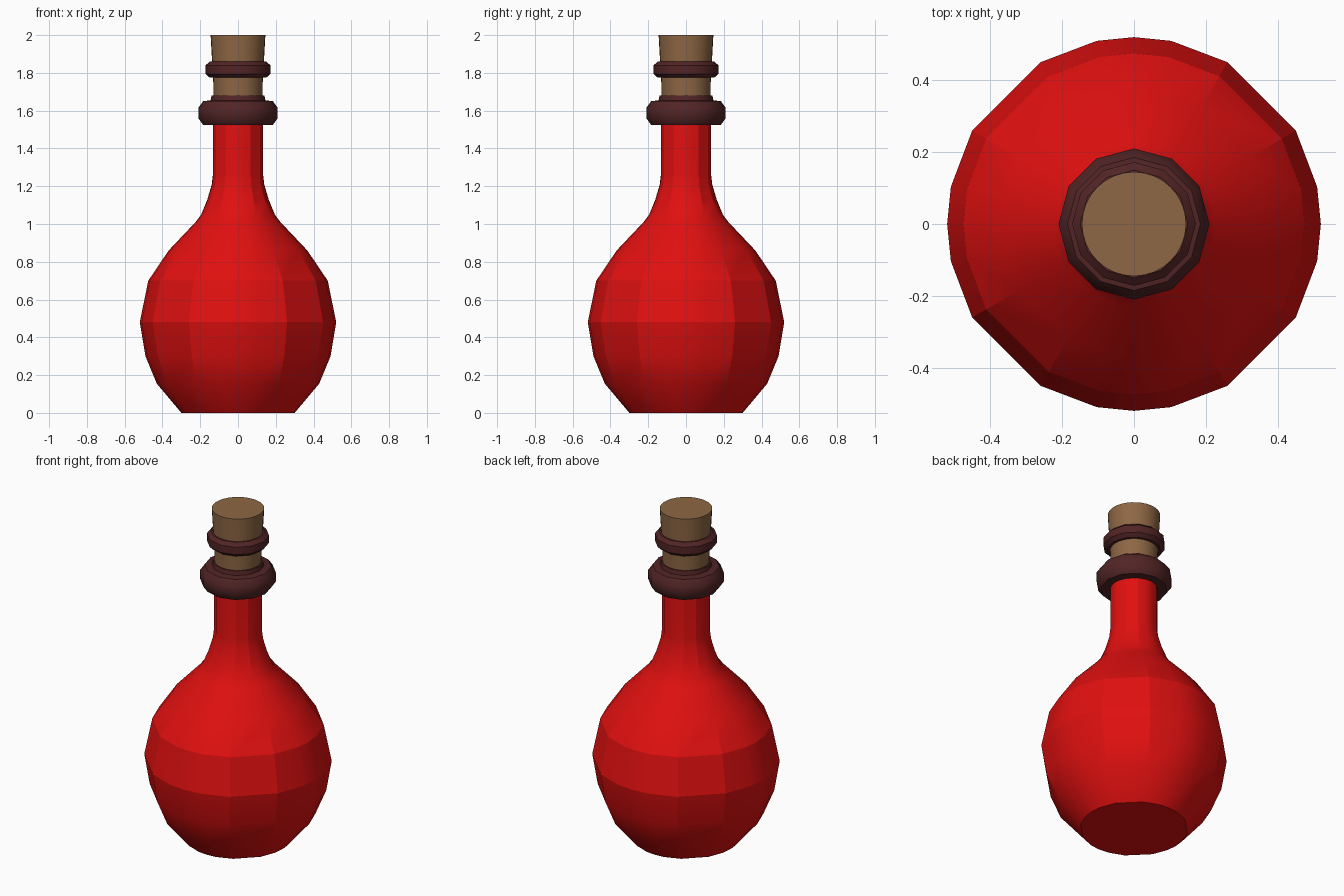
import bpy
import bmesh
from math import radians, sin, cos

cube = bpy.data.objects.get("Cube")
if cube:
    bpy.data.objects.remove(cube, do_unlink=True)


def material(name, color):
    mat = bpy.data.materials.new(name)
    mat.use_nodes = True
    mat.diffuse_color = (*color, 1)
    bsdf = mat.node_tree.nodes["Principled BSDF"]
    bsdf.inputs["Base Color"].default_value = (*color, 1)
    bsdf.inputs["Roughness"].default_value = 0.6
    return mat


def lathe(name, profile, angles, mat, smooth=20, closed=False):
    """Revolve (radius, height) points through the given angles."""
    bm = bmesh.new()
    rings = [[bm.verts.new((r * cos(radians(a)), r * sin(radians(a)), z)) for a in angles]
             for r, z in profile]
    n = len(angles)
    pairs = list(zip(rings, rings[1:]))
    if closed:
        pairs.append((rings[-1], rings[0]))
    else:
        bm.faces.new(rings[0][::-1])
        bm.faces.new(rings[-1])
    for low, high in pairs:
        for i in range(n):
            j = (i + 1) % n
            bm.faces.new((low[i], low[j], high[j], high[i]))
    bmesh.ops.recalc_face_normals(bm, faces=bm.faces)
    mesh = bpy.data.meshes.new(name)
    bm.to_mesh(mesh)
    bm.free()
    mesh.materials.append(mat)
    obj = bpy.data.objects.new(name, mesh)
    bpy.context.collection.objects.link(obj)
    bpy.ops.object.select_all(action="DESELECT")
    obj.select_set(True)
    bpy.context.view_layer.objects.active = obj
    bpy.ops.object.shade_smooth_by_angle(angle=radians(smooth))
    return obj


red = material("red glass", (0.75, 0.005, 0.005))
brown = material("dark brown wax", (0.085, 0.018, 0.019))
tan = material("cork tan", (0.27, 0.135, 0.058))

twelve = range(0, 360, 30)
# The belly has extra edges beside each quarter direction
belly = [q + a for q in range(0, 360, 90) for a in (0, 11.5, 30, 60, 78.5)]

# Flask: flat base, round belly, flared shoulder and straight neck
lathe("flask_body", [(0.30, 0), (0.43, 0.155), (0.49, 0.30), (0.52, 0.48),
                     (0.475, 0.70), (0.367, 0.86), (0.225, 1.01), (0.195, 1.05),
                     (0.162, 1.13), (0.139, 1.21), (0.133, 1.26), (0.133, 1.60)],
      belly, red)

# Collar around the mouth, with a thin lip on top
lathe("neck_collar", [(0.12, 1.525), (0.185, 1.525), (0.21, 1.56), (0.21, 1.615),
                      (0.185, 1.65), (0.145, 1.655), (0.14, 1.68), (0.12, 1.68)],
      twelve, brown, 35, closed=True)

# Tapered cork and the band around it
lathe("cork", [(0.128, 1.58), (0.131, 1.75), (0.145, 2.0)],
      [i * 360 / 32 for i in range(32)], tan, 30)
lathe("cork_band", [(0.12, 1.775), (0.15, 1.775), (0.172, 1.795), (0.172, 1.84),
                    (0.15, 1.86), (0.12, 1.86)],
      twelve, brown, 35, closed=True)
